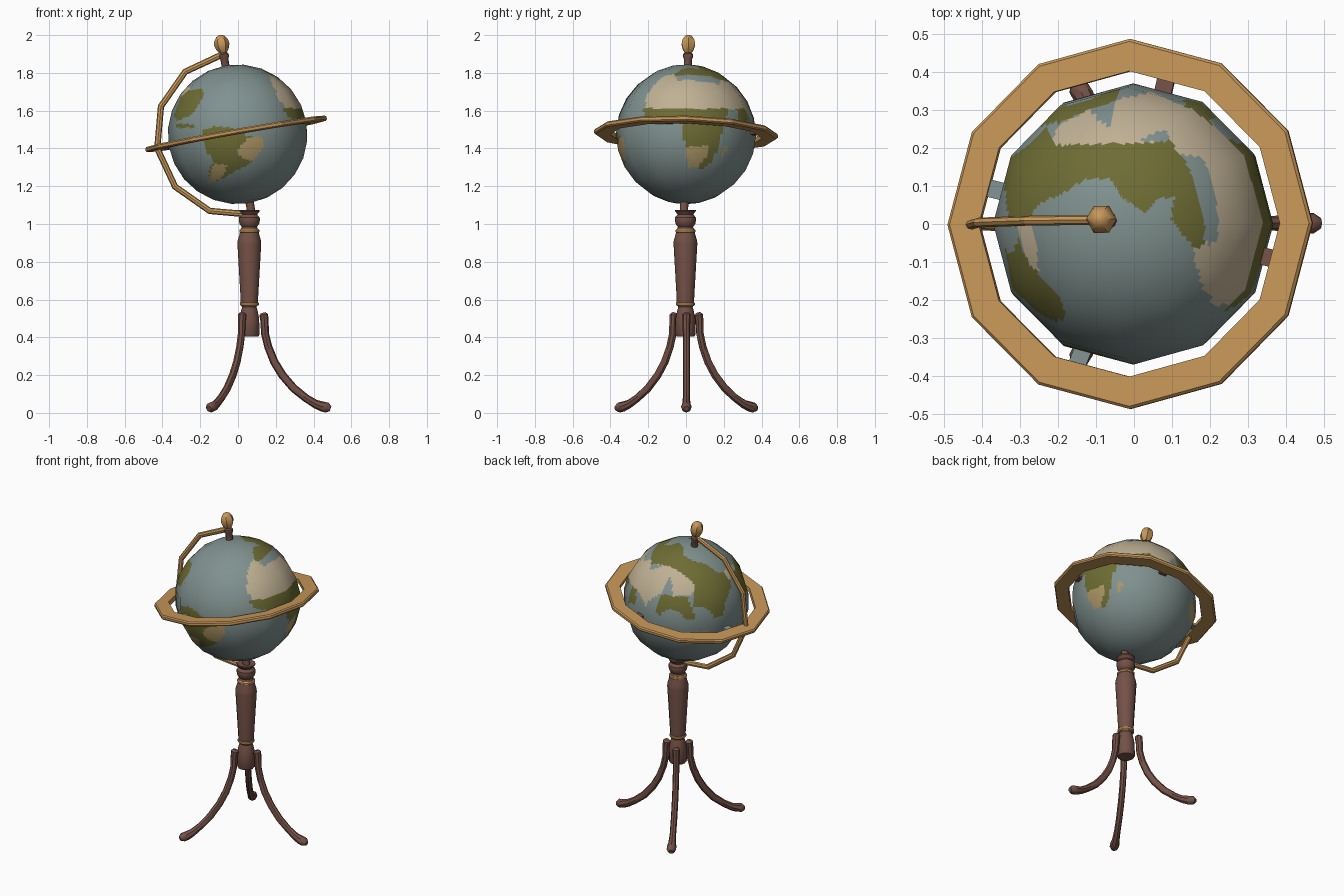
import bpy, bmesh, math
from mathutils import Vector, Matrix

if "Cube" in bpy.data.objects:
    bpy.data.objects.remove(bpy.data.objects["Cube"])

def material(name, rgb):
    m = bpy.data.materials.new(name)
    m.diffuse_color = (*rgb, 1)
    m.use_nodes = True
    m.node_tree.nodes["Principled BSDF"].inputs["Base Color"].default_value = m.diffuse_color
    return m

GOLD = material("brass", (0.57, 0.31, 0.10))
WOOD = material("brown wood", (0.175, 0.082, 0.063))
SEA = material("sea blue", (0.215, 0.285, 0.275))
OLIVE = material("olive land", (0.155, 0.15, 0.034))
SAND = material("pale sand", (0.53, 0.44, 0.30))
DRY = material("dry tan", (0.42, 0.31, 0.135))

CENTRE = Vector((-0.002, 0, 1.475))
TILT = Matrix.Rotation(math.radians(-1.5), 4, 'X') @ Matrix.Rotation(math.radians(-10), 4, 'Y')
AXIS = Matrix.Translation(CENTRE) @ TILT

def finish(name, bm, mats, matrix=Matrix(), smooth=None):
    bmesh.ops.recalc_face_normals(bm, faces=bm.faces)
    bm.transform(matrix)
    me = bpy.data.meshes.new(name)
    bm.to_mesh(me)
    bm.free()
    for m in mats:
        me.materials.append(m)
    ob = bpy.data.objects.new(name, me)
    bpy.context.collection.objects.link(ob)
    if smooth:
        bpy.ops.object.select_all(action='DESELECT')
        ob.select_set(True)
        bpy.context.view_layer.objects.active = ob
        bpy.ops.object.shade_smooth_by_angle(angle=math.radians(smooth))
    return ob

def skin(bm, loops, closed=False):
    """Bridge equal vertex loops; cap the ends unless closed."""
    n = len(loops[0])
    rows = [[bm.verts.new(p) for p in loop] for loop in loops]
    for a, b in zip(rows, rows[1:] + ([rows[0]] if closed else [])):
        for i in range(n):
            j = (i + 1) % n
            bm.faces.new((a[i], a[j], b[j], b[i]))
    if not closed:
        bm.faces.new(rows[0])
        bm.faces.new(rows[-1])

def lathe(name, profile, sides, mat, matrix, closed=False, smooth=None):
    bm = bmesh.new()
    ang = [2 * math.pi * i / sides for i in range(sides)]
    skin(bm, [[(r * math.cos(a), r * math.sin(a), z) for a in ang] for r, z in profile], closed)
    return finish(name, bm, [mat], matrix, smooth)

def tube(name, path, sides, mat, matrix, smooth=None):
    """Sweep along (x, z, half depth, half width) points in the xz plane."""
    bm = bmesh.new()
    loops = []
    for i, (x, z, d, w) in enumerate(path):
        p, q = path[max(i - 1, 0)], path[min(i + 1, len(path) - 1)]
        t = Vector((q[0] - p[0], 0, q[1] - p[1])).normalized()
        n = Vector((-t.z, 0, t.x))
        loops.append([Vector((x, 0, z)) + n * d * math.cos(a) + Vector((0, w * math.sin(a), 0))
                      for a in (2 * math.pi * k / sides for k in range(sides))])
    skin(bm, loops)
    return finish(name, bm, [mat], matrix, smooth)

# Painted land: outlines as seen from each side (1 olive, 2 sand, 3 dry, 0 sea)
TOP = [
    (2, [(-.24, .2), (.1, .2), (.16, .18), (.24, .14), (.24, -.02), (.16, -.07), (.18, -.16), (.23, -.23),
         (.29, -.18), (.34, 0), (.31, .16), (.21, .28), (.05, .36), (-.04, .33), (-.06, .25), (-.12, .31), (-.2, .26)]),
    (1, [(-.28, -.01), (-.26, .05), (-.19, .08), (-.13, .12), (-.06, .12), (-.03, .07), (.03, .03), (.07, .07),
         (.11, .07), (.1, .01), (.16, -.06), (.19, -.06), (.19, .02), (.17, .1), (.14, .17), (.1, .22),
         (-.2, .21), (-.24, .26), (-.36, .14), (-.33, 0)]),
    (1, [(-.26, .27), (-.19, .27), (-.12, .31), (-.04, .33), (-.04, .37), (-.22, .3)]),
    (1, [(.13, .27), (.2, .25), (.22, .3), (.14, .34)]),
    (0, [(.15, .18), (.2, .18), (.235, .08), (.23, -.04), (.2, -.06), (.19, .02), (.17, .1)]),
    (0, [(.01, .22), (.1, .22), (.09, .25), (.05, .24)]),
    (2, [(-.31, .01), (-.27, 0), (-.25, -.13), (-.29, -.1)]),
]
RIGHT = [
    (2, [(-.22, .14), (-.19, .235), (-.1, .285), (.02, .295), (.15, .275), (.26, .235), (.33, .14)]),
    (1, [(-.24, .14), (.23, .14), (.22, .07), (.19, 0), (.18, -.05), (.14, -.15), (.08, -.2), (.04, -.14),
         (0, -.07), (-.02, 0), (-.02, .065), (-.14, .07), (-.22, .09)]),
    (3, [(0, -.07), (.13, -.06), (.1, -.14), (.06, -.18), (.01, -.18)]),
    (3, [(.21, -.06), (.23, -.08), (.2, -.13), (.19, -.11)]),
]
FRONT = [
    (1, [(-.31, .2), (-.26, .235), (-.19, .25), (-.18, .2), (-.23, .135), (-.27, .1), (-.33, .07), (-.35, .1)]),
    (1, [(-.33, .055), (-.24, .055), (-.24, .035), (-.33, .035)]),
    (1, [(-.19, .025), (-.12, .045), (0, .03), (.05, -.01), (.13, -.015), (.145, -.065), (.09, -.145),
         (0, -.19), (-.06, -.23), (-.14, -.26), (-.16, -.2), (-.13, -.15), (-.18, -.06)]),
    (3, [(.06, -.02), (.13, -.015), (.145, -.065), (.09, -.145), (.02, -.13), (0, -.08)]),
    (3, [(-.13, -.16), (-.06, -.17), (-.08, -.23), (-.16, -.27)]),
]
LEFT = [(3, [(-.32, -.06), (-.2, -.05), (-.13, -.1), (-.2, -.15), (-.3, -.14)])]

def inside(x, y, poly):
    hit = False
    for (ax, ay), (bx, by) in zip(poly, poly[1:] + poly[:1]):
        if (ay > y) != (by > y) and x < ax + (y - ay) * (bx - ax) / (by - ay):
            hit = not hit
    return hit

def land(p):
    views = ((p.z, p.x, p.y, TOP), (p.x, p.y, p.z, RIGHT), (-p.y, p.x, p.z, FRONT), (-p.x, -p.y, p.z, LEFT))
    colour = 0
    for facing, u, v, patches in views:
        if facing > 0.03:
            for c, poly in patches:
                if inside(u, v, poly):
                    colour = c
    return colour

# Globe: twelve-sided ball, finely cut so the land can be coloured
R = 0.37
bm = bmesh.new()
bmesh.ops.create_uvsphere(bm, u_segments=12, v_segments=12, radius=R)
bmesh.ops.subdivide_edges(bm, edges=bm.edges, cuts=9, use_grid_fill=True)
bm.transform(TILT)
for f in bm.faces:
    f.material_index = land(f.calc_center_median().normalized() * R)
    f.smooth = True
globe = finish("globe", bm, [SEA, OLIVE, SAND, DRY], Matrix.Translation(CENTRE))
globe.data.normals_split_custom_set_from_vertices(
    [(v.co - CENTRE).normalized() for v in globe.data.vertices])

# Horizon ring and the four tabs that hold it
lathe("horizon_ring", [(.402, -.014), (.48, -.014), (.487, -.007), (.487, .007), (.48, .014), (.402, .014)],
      12, GOLD, Matrix.Translation((-.008, 0, .002)) @ AXIS, closed=True)
for i, (deg, mat) in enumerate(((77, WOOD), (-14, WOOD), (166, SEA), (248, SEA))):
    bm = bmesh.new()
    bmesh.ops.create_cube(bm, size=1, matrix=Matrix.Rotation(math.radians(deg), 4, 'Z')
                          @ Matrix.Translation((.375, 0, 0)) @ Matrix.Diagonal((.09, .046, .014, 1)))
    finish(f"ring_tab_{i + 1}", bm, [mat], AXIS)

# Half-circle arm
arm = [(.432 * math.cos(math.radians(a)), .432 * math.sin(math.radians(a)), .017, .013)
       for a in range(90, 271, 30)]
tube("meridian_arm", arm, 8, GOLD, AXIS)

# Pivots and finial on the tilted axis
lathe("top_pivot", [(.021, .355), (.021, .405), (.027, .415), (.027, .43), (.018, .438), (.02, .45)],
      8, WOOD, AXIS, smooth=40)
lathe("finial", [(.018, .436), (.032, .455), (.041, .482), (.037, .505), (.022, .526), (.006, .534)],
      6, GOLD, AXIS, smooth=40)
lathe("bottom_pivot", [(.022, -.43), (.022, -.36)], 8, WOOD, AXIS, smooth=50)

# Turned column with brass bands
BASE = Matrix.Translation((.06, -.003, 0))
lathe("column", [(.048, .405), (.054, .415), (.052, .5), (.044, .54), (.038, .56), (.046, .575), (.046, .6),
                 (.063, .895), (.062, .91), (.052, .945), (.048, .965), (.04, .985), (.052, 1.0), (.056, 1.02),
                 (.055, 1.035), (.041, 1.05), (.055, 1.068), (.055, 1.075)], 12, WOOD, BASE, smooth=35)
for name, z, r in (("lower_band", .577, .05), ("upper_band", .963, .053)):
    lathe(name, [(r - .006, z - .01), (r, z - .005), (r, z + .005), (r - .006, z + .01)],
          12, GOLD, BASE, smooth=40)

# Three curved legs with rounded feet
leg = [(.073, .53, .012, .014), (.076, .52, .023, .023), (.08, .49, .022, .021), (.083, .42, .021, .019),
       (.1, .35, .021, .019), (.132, .27, .022, .019), (.175, .2, .022, .019), (.235, .13, .022, .019),
       (.3, .078, .021, .019), (.35, .047, .023, .022), (.385, .034, .027, .028), (.412, .028, .027, .027),
       (.43, .022, .014, .015)]
for i in range(3):
    tube(f"leg_{i + 1}", leg, 8, WOOD, BASE @ Matrix.Translation((0, .005, 0)) @ Matrix.Rotation(math.radians(120 * i), 4, 'Z'), smooth=40)
